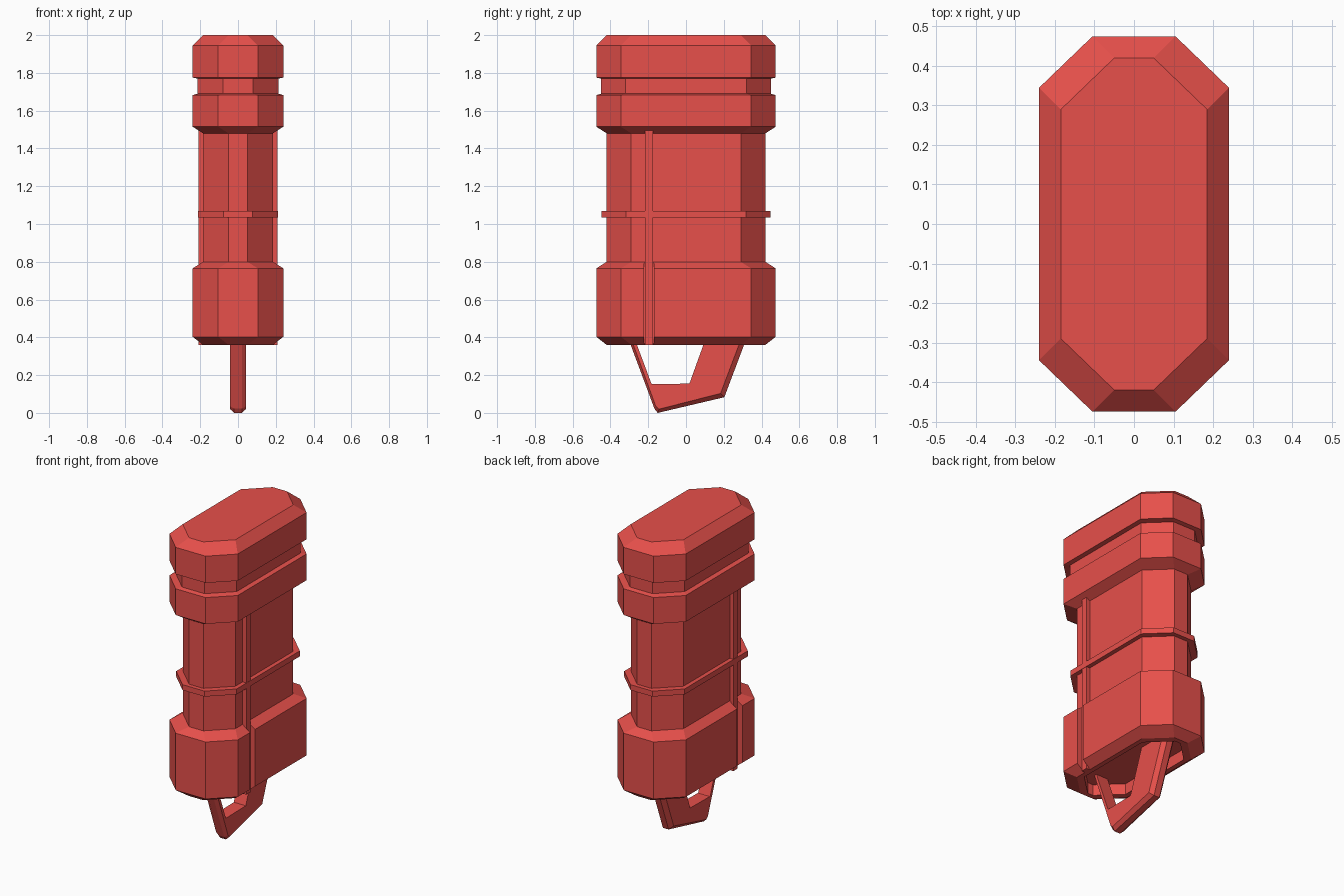
import bpy, bmesh

if "Cube" in bpy.data.objects:
    bpy.data.objects.remove(bpy.data.objects["Cube"])

red = bpy.data.materials.new("red")
red.diffuse_color = (0.8, 0.08, 0.07, 1)
red.use_nodes = True
red.node_tree.nodes["Principled BSDF"].inputs["Base Color"].default_value = red.diffuse_color


def finish(name, bm):
    bmesh.ops.recalc_face_normals(bm, faces=bm.faces)
    me = bpy.data.meshes.new(name)
    bm.to_mesh(me)
    bm.free()
    me.materials.append(red)
    ob = bpy.data.objects.new(name, me)
    bpy.context.collection.objects.link(ob)
    return ob


def octagon(d):
    """Elongated octagon, every corner pulled in by d on both axes."""
    a, b, c, e = 0.24 - d, 0.345 - d, 0.105 - d, 0.475 - d
    return [(a, -b), (a, b), (c, e), (-c, e), (-a, b), (-a, -b), (-c, -e), (c, -e)]


def stack(name, profile):
    """Loft octagons through (inset, z) pairs and cap both ends."""
    bm = bmesh.new()
    rings = [[bm.verts.new((x, y, z)) for x, y in octagon(d)] for d, z in profile]
    for lo, hi in zip(rings, rings[1:]):
        for i in range(8):
            j = (i + 1) % 8
            bm.faces.new((lo[i], lo[j], hi[j], hi[i]))
    bm.faces.new(rings[0])
    bm.faces.new(rings[-1])
    return finish(name, bm)


def box(name, lo, hi):
    bm = bmesh.new()
    bmesh.ops.create_cube(bm, size=1)
    for v in bm.verts:
        v.co = [(l + h) / 2 + c * (h - l) for l, h, c in zip(lo, hi, v.co)]
    return finish(name, bm)


# Casing: recessed base, slim body, collar, neck and cap in one profile
casing = stack("casing", [
    (0.085, 0.43), (0.085, 0.36), (0.055, 0.36), (0, 0.403), (0, 0.765),
    (0.055, 0.80), (0.055, 1.48), (0, 1.515), (0, 1.682), (0.026, 1.69),
    (0.026, 1.77), (0, 1.775), (0, 1.945), (0.055, 2.0)])

# Horizontal band around the body
stack("horizontal_band", [(0.028, 1.035), (0.028, 1.07)])

# Vertical strips on both sides, sunk in a groove through the base
for side, name in ((1, "right"), (-1, "left")):
    xs = sorted((side * 0.195, side * 0.3))
    cutter = box(name + "_groove_cutter", (xs[0], -0.222, 0.3), (xs[1], -0.17, 0.82))
    cutter.hide_render = True
    cutter.hide_viewport = True
    cut = casing.modifiers.new(name + "_groove", 'BOOLEAN')
    cut.object = cutter
    cut.operation = 'DIFFERENCE'
    cut.solver = 'EXACT'
    xs = sorted((side * 0.165, side * 0.21))
    box(name + "_strip", (xs[0], -0.217, 0.36), (xs[1], -0.175, 1.5))

# Hanging loop: (y, z) paths for outer rim, bevel line and hole
outer = [(-0.33, 0.46), (-0.167, 0.022), (-0.15, 0.0), (0.203, 0.083), (0.345, 0.46)]
bevel = [(-0.315, 0.46), (-0.160, 0.035), (-0.142, 0.02), (0.183, 0.103), (0.318, 0.46)]
hole = [(-0.297, 0.46), (-0.183, 0.155), (-0.18, 0.152), (0.018, 0.155), (0.128, 0.46)]
bm = bmesh.new()
paths = [(outer, 0.02), (bevel, 0.042), (hole, 0.042),
         (hole, -0.042), (bevel, -0.042), (outer, -0.02)]
rows = [[bm.verts.new((x, y, z)) for y, z in path] for path, x in paths]
for k in range(6):
    a, b = rows[k], rows[(k + 1) % 6]
    for i in range(4):
        bm.faces.new((a[i], a[i + 1], b[i + 1], b[i]))
for end in (0, -1):
    bm.faces.new([r[end] for r in rows])
finish("hanging_loop", bm)
